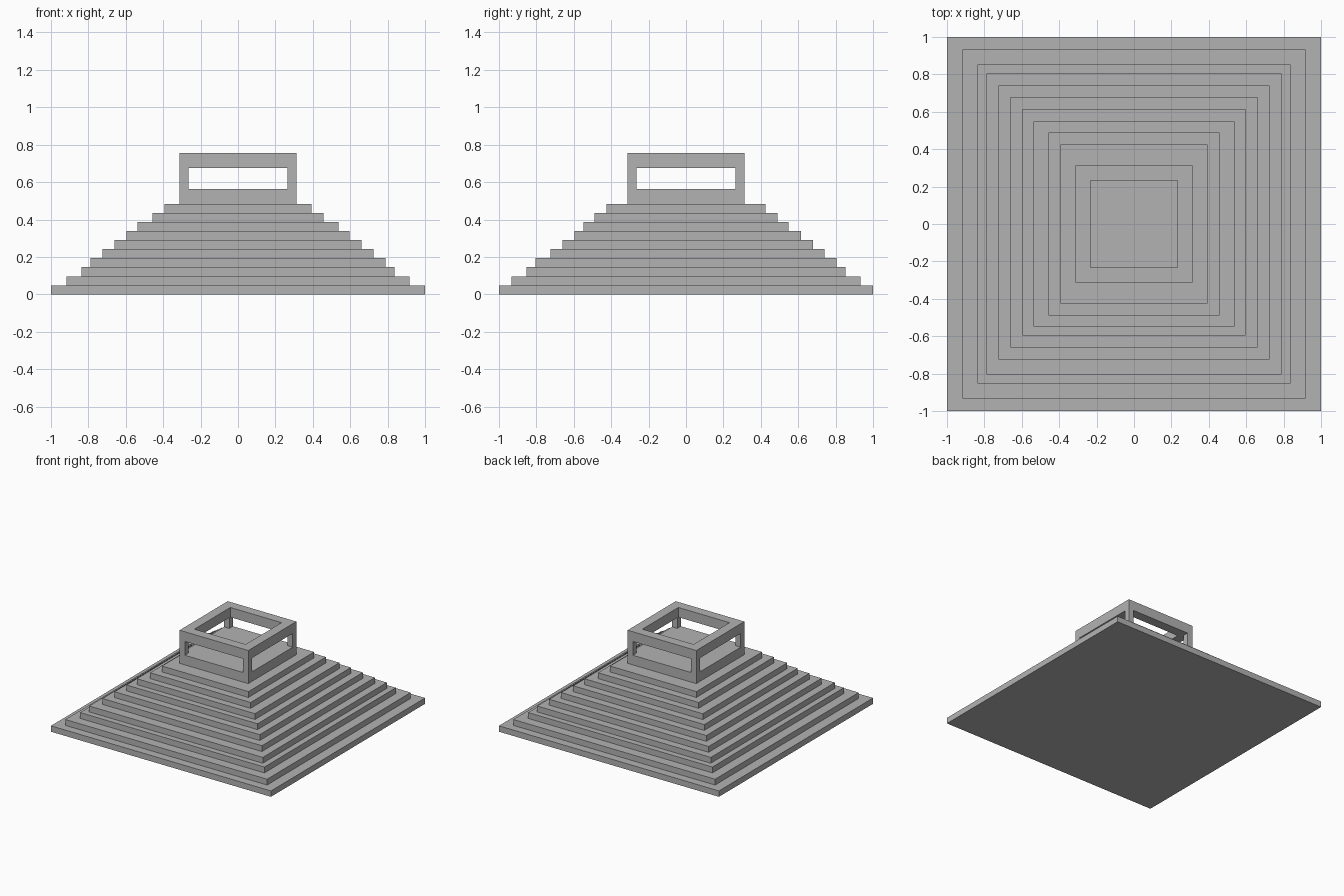
import bpy

if "Cube" in bpy.data.objects:
    bpy.data.objects.remove(bpy.data.objects["Cube"], do_unlink=True)

stone = bpy.data.materials.new("grey_stone")
stone.use_nodes = True
grey = (0.45, 0.45, 0.45, 1)
stone.diffuse_color = grey
stone.node_tree.nodes["Principled BSDF"].inputs["Base Color"].default_value = grey


def box(name, x, y, z):
    """Box spanning the (low, high) pairs x, y and z."""
    bpy.ops.mesh.primitive_cube_add(size=1)
    ob = bpy.context.object
    ob.name = name
    for v in ob.data.vertices:
        v.co = [sum(r) / 2 + c * (r[1] - r[0]) for r, c in zip((x, y, z), v.co)]
    ob.data.materials.append(stone)
    return ob


# Stepped pyramid: half width, front edge, back edge of each tier
step = 0.0483
tiers = [(1, -1, 1), (.917, -.932, .932), (.837, -.853, .853),
         (.789, -.805, .805), (.725, -.725, .741), (.66, -.66, .678),
         (.596, -.597, .614), (.537, -.547, .549), (.457, -.489, .489),
         (.393, -.426, .426)]
for i, (w, front, back) in enumerate(tiers):
    box(f"tier_{i + 1}", (-w, w), (front, back), (i * step, (i + 1) * step))

# Open shrine on top: solid base, four corner posts, open square lintel
base, sill, lintel, top = len(tiers) * step, 0.562, 0.675, 0.755
outer, window, hatch = (-.312, .312), (-.265, .265), (-.233, .233)
through = (-.5, .5)
shrine = box("shrine", outer, outer, (base, top))
cutters = [box("window_cutter_x", through, window, (sill, lintel)),
           box("window_cutter_y", window, through, (sill, lintel)),
           box("hatch_cutter", hatch, hatch, ((sill + lintel) / 2, 1))]
bpy.context.view_layer.objects.active = shrine
for cutter in cutters:
    cutter.hide_render = True
    mod = shrine.modifiers.new(cutter.name, "BOOLEAN")
    mod.operation = "DIFFERENCE"
    mod.solver = "EXACT"
    mod.object = cutter
    bpy.ops.object.modifier_apply(modifier=mod.name)
    bpy.data.objects.remove(cutter, do_unlink=True)
